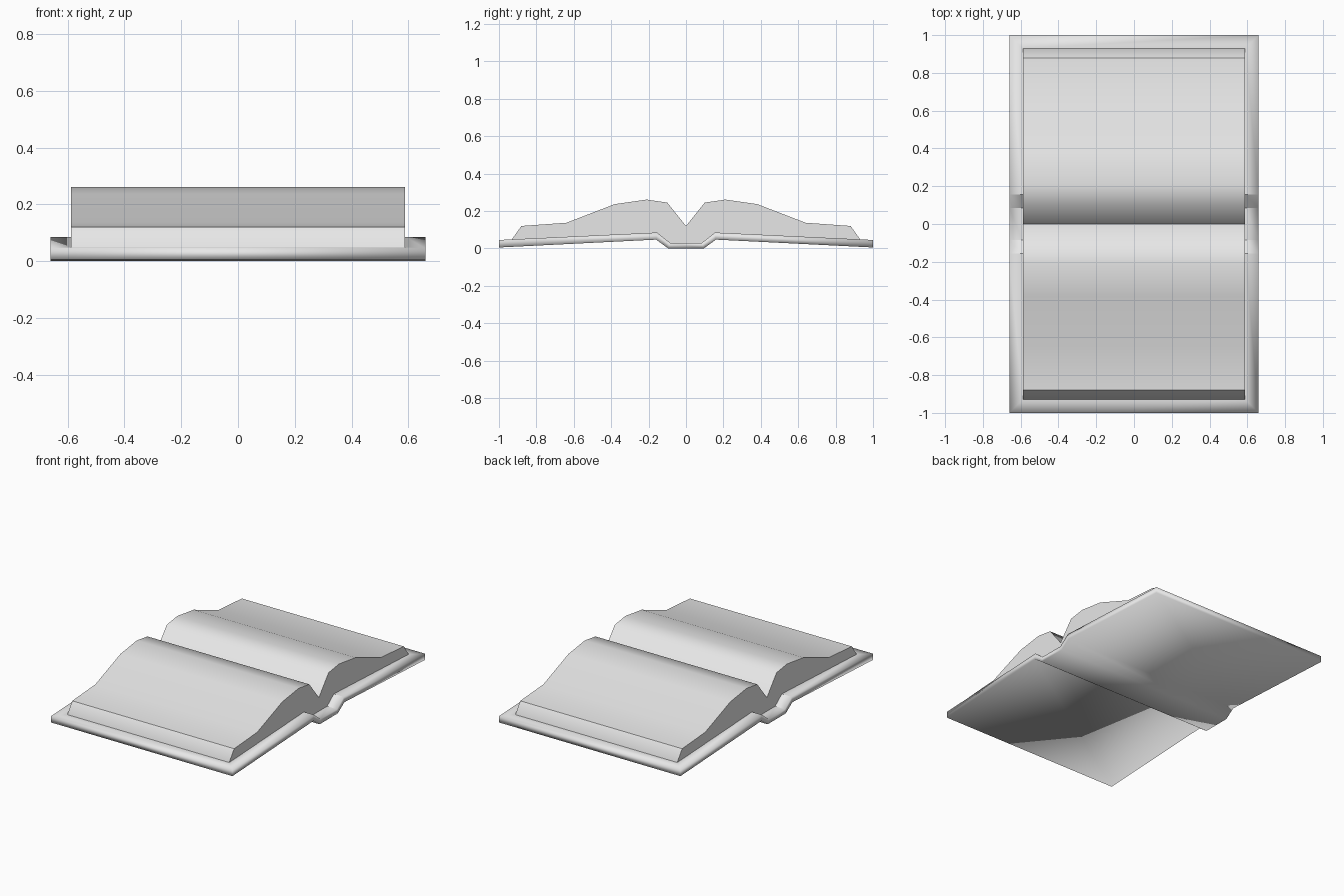
import bpy, bmesh, math

cube = bpy.data.objects.get("Cube")
if cube:
    bpy.data.objects.remove(cube, do_unlink=True)

GREY = (0.8, 0.8, 0.8, 1)
mat = bpy.data.materials.new("light_grey")
mat.use_nodes = True
mat.diffuse_color = GREY
bsdf = next(n for n in mat.node_tree.nodes if n.type == 'BSDF_PRINCIPLED')
bsdf.inputs["Base Color"].default_value = GREY


def mirrored(half):
    """Complete a front-half profile (y < 0 or y = 0) with its back half."""
    return half + [(-y, z) for y, z in reversed(half) if y < 0]


def strip(bm, profile, half_width):
    """Lay a profile across the width as a row of quads."""
    rows = [[bm.verts.new((x, y, z)) for y, z in profile]
            for x in (-half_width, half_width)]
    for i in range(len(profile) - 1):
        bm.faces.new((rows[0][i], rows[1][i], rows[1][i + 1], rows[0][i + 1]))
    return rows


def slab(upper, lower, half_width):
    """Closed block between an upper and a lower profile of equal length."""
    bm = bmesh.new()
    top = strip(bm, upper, half_width)
    top_faces = list(bm.faces)
    low = strip(bm, lower, half_width)
    last = len(upper) - 1
    for side in (0, 1):
        for i in range(last):
            bm.faces.new((top[side][i], top[side][i + 1],
                          low[side][i + 1], low[side][i]))
    for i in (0, last):
        bm.faces.new((top[0][i], top[1][i], low[1][i], low[0][i]))
    bmesh.ops.recalc_face_normals(bm, faces=bm.faces)
    return bm, top_faces


def finish(bm, name):
    mesh = bpy.data.meshes.new(name)
    bm.to_mesh(mesh)
    bm.free()
    mesh.materials.append(mat)
    obj = bpy.data.objects.new(name, mesh)
    bpy.context.collection.objects.link(obj)
    return obj


# Cover: two sloping boards joined by a dropped spine, with softened rims
cover_top = mirrored([(-1, 0.045), (-0.155, 0.085), (-0.085, 0.03)])
cover_low = mirrored([(-1, 0.005), (-0.16, 0.047), (-0.095, 0)])
bm, top_faces = slab(cover_top, cover_low, 0.66)
bmesh.ops.inset_region(bm, faces=top_faces, thickness=0.07,
                       use_boundary=True, use_even_offset=True)
for face in bm.faces:
    face.smooth = True
# Crisp folds where the boards meet the spine
for edge in bm.edges:
    a, b = (v.co for v in edge.verts)
    if abs(a.y - b.y) < 0.01 and abs(a.x - b.x) > 0.02 and abs(a.y) < 0.3:
        if all(f.normal.z > 0.1 for f in edge.link_faces):
            edge.smooth = False
finish(bm, "book_cover")

# Pages: two swelling stacks meeting in a sharp valley
page_top = mirrored([(-0.93, 0.05), (-0.88, 0.12), (-0.64, 0.137),
                     (-0.38, 0.237), (-0.21, 0.261), (-0.1, 0.245), (0, 0.12)])
page_low = mirrored([(-0.93, 0.047), (-0.88, 0.049), (-0.64, 0.06),
                     (-0.38, 0.073), (-0.155, 0.084), (-0.085, 0.029), (0, 0.029)])
bm, _ = slab(page_top, page_low, 0.588)
pages = finish(bm, "pages")
bpy.ops.object.select_all(action='DESELECT')
pages.select_set(True)
bpy.context.view_layer.objects.active = pages
bpy.ops.object.shade_smooth_by_angle(angle=math.radians(46))
